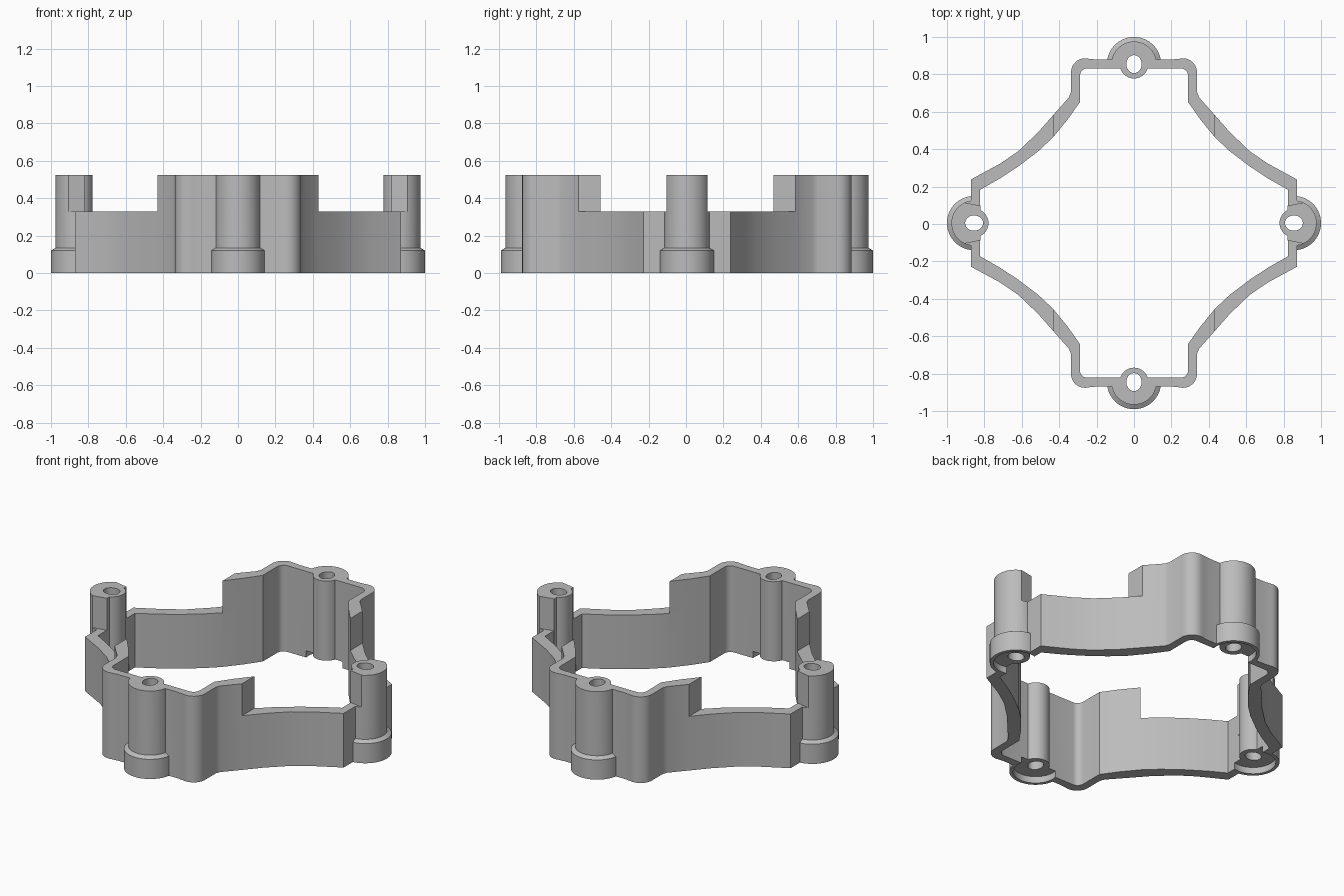
import bpy, bmesh
from math import sin, cos, pi, radians

if "Cube" in bpy.data.objects:
    bpy.data.objects.remove(bpy.data.objects["Cube"], do_unlink=True)

HEIGHT, LOW, FLOOR = 0.525, 0.33, 0.0
SHIFT_Y = 0.005

grey = bpy.data.materials.new("plain grey")
grey.use_nodes = True
grey.diffuse_color = (0.5, 0.5, 0.5, 1)
grey.node_tree.nodes["Principled BSDF"].inputs["Base Color"].default_value = (0.5, 0.5, 0.5, 1)


def loft(name, rings):
    """Closed solid through a stack of (z, outline) rings."""
    bm = bmesh.new()
    rows = [[bm.verts.new((x, y + SHIFT_Y, z)) for x, y in pts] for z, pts in rings]
    n = len(rows[0])
    for a, b in zip(rows, rows[1:]):
        for i in range(n):
            j = (i + 1) % n
            bm.faces.new((a[i], a[j], b[j], b[i]))
    bm.faces.new(rows[0][::-1])
    bm.faces.new(rows[-1])
    bmesh.ops.recalc_face_normals(bm, faces=bm.faces)
    mesh = bpy.data.meshes.new(name)
    bm.to_mesh(mesh)
    bm.free()
    mesh.materials.append(grey)
    ob = bpy.data.objects.new(name, mesh)
    bpy.context.collection.objects.link(ob)
    return ob


def prism(name, pts, z0, z1):
    return loft(name, [(z0, pts), (z1, pts)])


def combine(target, tool, operation):
    """Apply a boolean and discard the tool."""
    tool.hide_render = True
    mod = target.modifiers.new("combine", 'BOOLEAN')
    mod.operation, mod.object, mod.solver = operation, tool, 'EXACT'
    bpy.context.view_layer.objects.active = target
    bpy.ops.object.modifier_apply(modifier=mod.name)
    bpy.data.objects.remove(tool, do_unlink=True)


def arc(cx, cy, rx, ry, a0, a1, n):
    steps = [radians(a0 + (a1 - a0) * i / n) for i in range(n + 1)]
    return [(cx + rx * cos(a), cy + ry * sin(a)) for a in steps]


def four_way(q):
    """Mirror a quarter outline, running from +y to +x, into a full loop."""
    right = q + [(x, -y) for x, y in reversed(q)]
    return right + [(-x, y) for x, y in reversed(right)]


# Wall outlines: rounded corner, concave flank, flat end
outer = [(0.2, 0.874)] + arc(0.262, 0.806, 0.075, 0.075, 105, 0, 8) + [
    (0.337, 0.70), (0.348, 0.672), (0.433, 0.576), (0.513, 0.485),
    (0.62, 0.383), (0.717, 0.317), (0.872, 0.233)]
inner = arc(0.249, 0.787, 0.04, 0.04, 90, 0, 6) + [
    (0.289, 0.647), (0.353, 0.556), (0.433, 0.458), (0.513, 0.383),
    (0.62, 0.302), (0.717, 0.238), (0.823, 0.178)]

frame = prism("bracket_frame", four_way(outer), FLOOR, HEIGHT)
combine(frame, prism("inside_cutter", four_way(inner), -0.1, 0.7), 'DIFFERENCE')

# Lower the walls on both sides
for s in (-1, 1):
    box = [(s * 0.43, -1), (s * 1.2, -1), (s * 1.2, 1), (s * 0.43, 1)]
    combine(frame, prism("side_cutter", box, LOW, 0.7), 'DIFFERENCE')

# Four screw posts with flanges
posts = [(0, 0.855), (1, 0.85), (2, 0.855), (3, 0.85)]


def place(pts, turn, dist):
    """Move local (outward, sideways) points to a post."""
    c, s = round(cos(turn * pi / 2)), round(sin(turn * pi / 2))
    return [((u + dist) * c - v * s, (u + dist) * s + v * c) for u, v in pts]


for turn, dist in posts:
    def wedge(r, limit):
        return place(arc(0, 0, r, r, -limit, limit, 28), turn, dist)

    on_side = turn % 2 == 0
    combine(frame, loft("flange", [(FLOOR, wedge(0.145, 94)), (0.12, wedge(0.145, 94)),
                                   (0.138, wedge(0.115, 94))]), 'UNION')
    combine(frame, prism("boss", wedge(0.121, 95), 0.05, LOW if on_side else HEIGHT), 'UNION')
    if on_side:
        pts = [(-0.034, -0.093)] + arc(0, 0, 0.121, 0.121, -65, 65, 20) + [(-0.034, 0.093)]
        combine(frame, prism("upper_boss", place(pts, turn, dist), 0.2, HEIGHT), 'UNION')
    tube = place(arc(0, 0, 0.077, 0.077, 0, 348.75, 31), turn, dist)
    combine(frame, prism("tube", tube, 0.01, HEIGHT), 'UNION')

# Slightly long screw holes and shallow seats underneath
for turn, dist in posts:
    seat = place(arc(0, 0, 0.125, 0.125, 0, 350, 35), turn, dist)
    combine(frame, prism("seat_cutter", seat, -0.1, 0.04), 'DIFFERENCE')
    hole = place(arc(0, 0, 0.048, 0.041, 0, 345, 23), turn, dist)
    combine(frame, prism("hole_cutter", hole, -0.1, 0.7), 'DIFFERENCE')

bpy.ops.object.select_all(action='DESELECT')
frame.select_set(True)
bpy.context.view_layer.objects.active = frame
bpy.ops.object.shade_smooth_by_angle(angle=radians(25))
